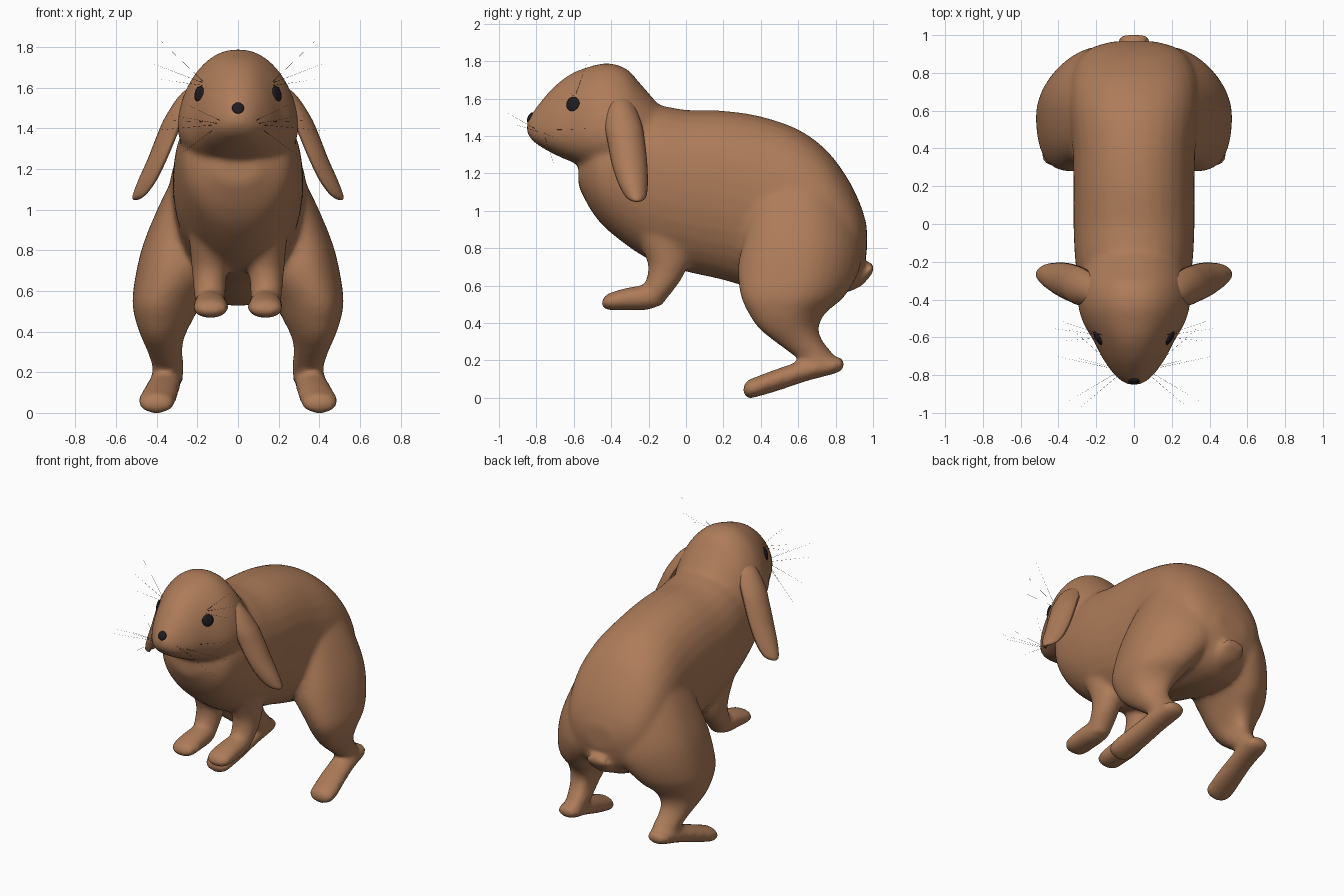
import bpy, bmesh, math
from mathutils import Vector
from mathutils.bvhtree import BVHTree

if "Cube" in bpy.data.objects:
    bpy.data.objects.remove(bpy.data.objects["Cube"])


def material(name, rgb):
    m = bpy.data.materials.new(name)
    m.diffuse_color = (*rgb, 1)
    m.use_nodes = True
    m.node_tree.nodes["Principled BSDF"].inputs["Base Color"].default_value = m.diffuse_color
    return m


FUR = material("brown fur", (0.42, 0.20, 0.10))
DARK = material("dark eye", (0.014, 0.011, 0.014))


def smooth_rows(rows, steps=5):
    """Catmull-Rom interpolation between section rows."""
    out = []
    for i in range(len(rows) - 1):
        p0, p1 = rows[max(i - 1, 0)], rows[i]
        p2, p3 = rows[i + 1], rows[min(i + 2, len(rows) - 1)]
        for k in range(steps):
            t = k / steps
            out.append([0.5 * (2 * b + (c - a) * t + (2 * a - 5 * b + 4 * c - d) * t * t
                               + (3 * b - a - 3 * c + d) * t ** 3)
                        for a, b, c, d in zip(p0, p1, p2, p3)])
    return out + [list(rows[-1])]


def loft(bm, rows, axis, side=1, taper=0.0, power=2.0, cup=False, lean=0.0, n=32):
    """axis y: rows (x, y, z_bottom, z_top, half_width); axis z: rows (x, y, z, rx, ry)."""
    rings = []
    for r in smooth_rows(rows):
        ring = []
        for i in range(n):
            a = 2 * math.pi * i / n
            c, s = (math.copysign(abs(v) ** (2 / power), v) for v in (math.cos(a), math.sin(a)))
            if axis == 'y':
                x, y, zb, zt, w = r
                co = (x + w * c * (1 + taper * s), y, (zb + zt) / 2 + (zt - zb) / 2 * s)
            else:
                x, y, z, rx, ry = r
                if cup:      # crescent section, hollow on the inner side
                    c = 1.7 * c - .7 if c > 0 else -.7 - .7 * c
                # lean swings the back of the section inwards, the front slightly outwards
                k = lean * ry * (s * s if s > 0 else -.5 * s * s)
                co = (x + rx * c - k, y + ry * s, z)
            ring.append(bm.verts.new((co[0] * side, co[1], co[2])))
        rings.append(ring)
    for p, q in zip(rings, rings[1:]):
        for i in range(n):
            j = (i + 1) % n
            bm.faces.new((p[i], p[j], q[j], q[i]))
    bm.faces.new(rings[0])
    bm.faces.new(rings[-1])


def finish(bm, name, mat):
    bmesh.ops.recalc_face_normals(bm, faces=bm.faces)
    for f in bm.faces:
        f.smooth = True
    me = bpy.data.meshes.new(name)
    bm.to_mesh(me)
    bm.free()
    me.materials.append(mat)
    ob = bpy.data.objects.new(name, me)
    bpy.context.collection.objects.link(ob)
    return ob


def fuse(ob, voxel, iterations):
    """Blend the overlapping volumes into one smooth skin."""
    m = ob.modifiers.new("fuse", 'REMESH')
    m.mode, m.voxel_size, m.use_smooth_shade = 'VOXEL', voxel, True
    s = ob.modifiers.new("soften", 'SMOOTH')
    s.factor, s.iterations = 0.5, iterations
    dg = bpy.context.evaluated_depsgraph_get()
    me = bpy.data.meshes.new_from_object(ob.evaluated_get(dg))
    ob.modifiers.clear()
    ob.data = me
    if not me.materials:
        me.materials.append(FUR)


# Torso
bm = bmesh.new()
loft(bm, [(0, -.575, 1.13, 1.25, .10), (0, -.50, .99, 1.40, .23), (0, -.40, .88, 1.50, .28),
          (0, -.20, .74, 1.565, .31), (0, 0, .675, 1.54, .32), (0, .20, .63, 1.535, .32),
          (0, .40, .57, 1.505, .325), (0, .60, .53, 1.435, .345), (0, .75, .53, 1.325, .34),
          (0, .86, .565, 1.18, .30), (0, .93, .65, 1.04, .23), (0, .967, .77, .92, .11)],
     'y', taper=.07, power=2.15)
# Head
loft(bm, [(0, -.85, 1.415, 1.475, .035), (0, -.81, 1.365, 1.54, .09), (0, -.72, 1.31, 1.65, .155),
          (0, -.62, 1.265, 1.73, .205), (0, -.52, 1.23, 1.77, .26), (0, -.42, 1.22, 1.79, .285),
          (0, -.32, 1.2, 1.76, .28), (0, -.24, 1.2, 1.675, .26), (0, -.14, 1.2, 1.56, .22)],
     'y', taper=-.25, power=2.3)
# Tail
loft(bm, [(0, .80, .55, .63, .05), (0, .88, .57, .645, .07), (0, .94, .60, .685, .085),
          (0, .98, .645, .722, .088), (0, 1.005, .675, .718, .065)], 'y')
for side in (1, -1):
    # Haunch and hind shank
    loft(bm, [(.16, .62, 1.25, .11, .18), (.21, .62, 1.05, .165, .26), (.26, .62, .85, .20, .31),
              (.28, .605, .70, .22, .328), (.345, .573, .55, .175, .282), (.365, .54, .45, .138, .205),
              (.37, .55, .37, .105, .16), (.36, .605, .30, .085, .13), (.345, .68, .23, .078, .11),
              (.345, .74, .16, .07, .08)], 'z', side, lean=.26)
    # Hind foot
    loft(bm, [(.345, .845, .155, .205, .045), (.345, .80, .13, .22, .075), (.36, .65, .09, .205, .08),
              (.38, .50, .04, .16, .088), (.40, .38, .005, .115, .092), (.40, .33, -.003, .095, .08),
              (.40, .305, .02, .065, .045)], 'y', side)
    # Foreleg
    loft(bm, [(.15, -.16, .98, .10, .16), (.14, -.10, .75, .092, .115), (.14, -.105, .67, .084, .10),
              (.14, -.135, .60, .08, .088), (.135, -.18, .52, .07, .07), (.135, -.19, .49, .06, .06)],
         'z', side)
    # Forepaw
    loft(bm, [(.135, -.12, .51, .56, .05), (.135, -.20, .47, .60, .078), (.135, -.30, .467, .592, .085),
              (.135, -.39, .467, .568, .088), (.135, -.43, .472, .55, .075), (.135, -.45, .49, .52, .045)],
         'y', side)
body = finish(bm, "body", FUR)
fuse(body, .016, 12)

# Lop ears
for side, label in ((1, "left"), (-1, "right")):
    bm = bmesh.new()
    loft(bm, [(.14, -.36, 1.64, .03, .04), (.225, -.355, 1.575, .05, .075), (.30, -.335, 1.46, .056, .10),
              (.343, -.318, 1.36, .058, .10), (.388, -.302, 1.25, .056, .095), (.435, -.284, 1.15, .054, .08),
              (.472, -.27, 1.085, .042, .06), (.492, -.265, 1.058, .028, .038), (.502, -.262, 1.048, .01, .012)],
         'z', side, cup=True)
    finish(bm, label + "_ear", FUR)

# Eyes and nose, set flush on the skin
bm = bmesh.new()
bm.from_mesh(body.data)
skin = BVHTree.FromBMesh(bm)
bm.free()


def button(name, origin, direction, radius, upright=1.0):
    hit, normal, _, _ = skin.ray_cast(Vector(origin), Vector(direction))
    normal.z *= upright
    b = bmesh.new()
    bmesh.ops.create_uvsphere(b, u_segments=20, v_segments=10, radius=1)
    q = normal.to_track_quat('Z', 'Y')
    for v in b.verts:
        v.co = q @ Vector((v.co.x * radius, v.co.y * radius, v.co.z * .012)) + hit
    finish(b, name, DARK)


button("left_eye", (1, -.605, 1.57), (-1, 0, 0), .04, .6)
button("right_eye", (-1, -.605, 1.57), (1, 0, 0), .04, .6)
button("nose", (0, -2, 1.50), (0, 1, 0), .03)

# Whiskers: hair-thin tapered spikes at the muzzle and brow
hairs = [((.07, -.79, 1.43), (.30, -.985, 1.54)), ((.08, -.78, 1.42), (.35, -.94, 1.47)),
         ((.09, -.77, 1.42), (.46, -.69, 1.385)), ((.10, -.76, 1.41), (.34, -.70, 1.23)),
         ((.10, -.76, 1.43), (.38, -.51, 1.44)),
         ((.16, -.59, 1.62), (.40, -.51, 1.85)), ((.16, -.59, 1.62), (.45, -.55, 1.73)),
         ((.16, -.60, 1.61), (.38, -.62, 1.64))]
bm = bmesh.new()
for side in (1, -1):
    for a, b in hairs:
        a, b = (Vector((p[0] * side, p[1], p[2])) for p in (a, b))
        q = (b - a).to_track_quat('Z', 'Y')
        tri = [bm.verts.new(a + q @ Vector((.001 * math.cos(t), .001 * math.sin(t), 0)))
               for t in (0, 2.094, 4.189)]
        tip = bm.verts.new(b)
        bm.faces.new(tri)
        for i in range(3):
            bm.faces.new((tri[i], tri[(i + 1) % 3], tip))
finish(bm, "whiskers", DARK)
